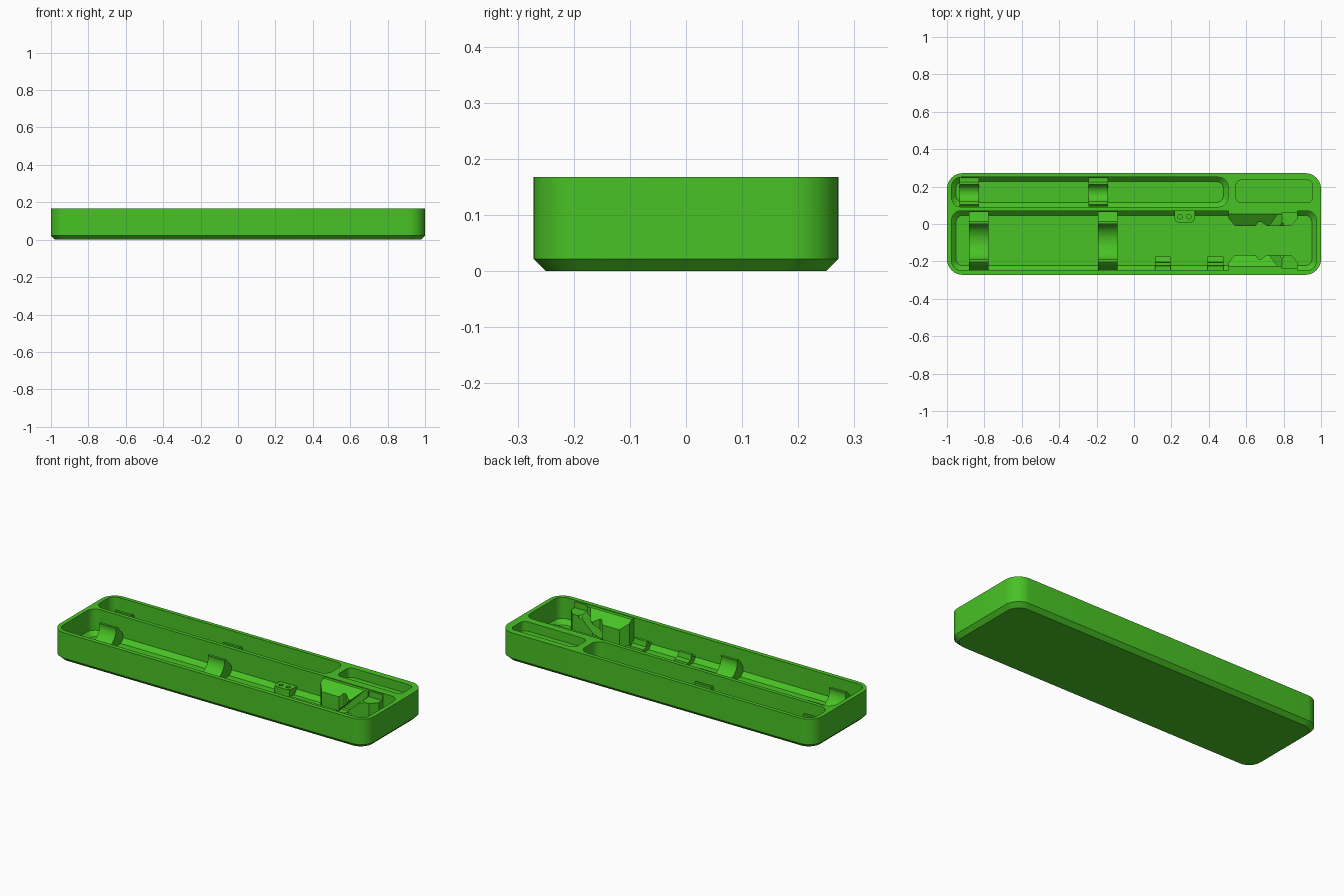
import bpy, bmesh, math

if "Cube" in bpy.data.objects:
    bpy.data.objects.remove(bpy.data.objects["Cube"])

green = bpy.data.materials.new("leaf green")
green.diffuse_color = (0.065, 0.54, 0.018, 1)
green.use_nodes = True
green.node_tree.nodes["Principled BSDF"].inputs["Base Color"].default_value = green.diffuse_color

FLOOR, RIM = 0.022, 0.168


def finish(name, bm):
    bmesh.ops.recalc_face_normals(bm, faces=bm.faces[:])
    me = bpy.data.meshes.new(name)
    bm.to_mesh(me)
    bm.free()
    me.materials.append(green)
    ob = bpy.data.objects.new(name, me)
    bpy.context.collection.objects.link(ob)
    return ob


def rounded_rect(x0, x1, y0, y1, r, n=10):
    pts = []
    corners = [(x1 - r, y1 - r), (x0 + r, y1 - r), (x0 + r, y0 + r), (x1 - r, y0 + r)]
    for q, (cx, cy) in enumerate(corners):
        for i in range(n + 1):
            a = math.pi / 2 * (q + i / n)
            pts.append((cx + r * math.cos(a), cy + r * math.sin(a)))
    return pts


def loft(name, rings):
    """Join equal-length rings of 3D points and cap both ends."""
    bm = bmesh.new()
    vs = [[bm.verts.new(p) for p in ring] for ring in rings]
    n = len(vs[0])
    for a, b in zip(vs, vs[1:]):
        for i in range(n):
            bm.faces.new((a[i], a[(i + 1) % n], b[(i + 1) % n], b[i]))
    bm.faces.new(vs[0])
    bm.faces.new(vs[-1])
    return finish(name, bm)


def tub(name, x0, x1, y0, y1, r, levels):
    """Rounded box; levels are (z, inset) pairs."""
    rings = []
    for z, d in levels:
        ring = rounded_rect(x0 + d, x1 - d, y0 + d, y1 - d, r - d * 0.6)
        rings.append([(x, y, z) for x, y in ring])
    return loft(name, rings)


def prism_z(name, pts, z0, z1):
    return loft(name, [[(x, y, z) for x, y in pts] for z in (z0, z1)])


def prism_x(name, pts, x0, x1):
    return loft(name, [[(x, y, z) for y, z in pts] for x in (x0, x1)])


def cut(ob, cutters):
    for c in cutters:
        m = ob.modifiers.new("cut", 'BOOLEAN')
        m.operation, m.solver, m.object = 'DIFFERENCE', 'EXACT', c
    dg = bpy.context.evaluated_depsgraph_get()
    me = bpy.data.meshes.new_from_object(ob.evaluated_get(dg))
    ob.modifiers.clear()
    ob.data = me
    for c in cutters:
        bpy.data.objects.remove(c)


# Tray shell with chamfered underside and three compartments
tray = tub("tray", -1, 1, -0.272, 0.272, 0.085, [(0, 0.022), (0.022, 0), (RIM, 0)])
deep = [(FLOOR, 0.024), (FLOOR + 0.024, 0), (0.2, 0)]
cut(tray, [
    tub("main_cutter", -0.975, 0.975, -0.247, 0.07, 0.05, deep),
    tub("back_cutter", -0.975, 0.502, 0.092, 0.25, 0.05, deep),
    tub("pocket_cutter", 0.545, 0.955, 0.114, 0.235, 0.03, [(0.115, 0), (0.2, 0)]),
])


# Cradles: U-shaped cross-section with a round seat and two lipped prongs
def cradle(name, x0, x1, y0, y1, seat_y, r, top):
    zc = FLOOR + 0.012 + r
    pts = [(y0, FLOOR - 0.005), (y0, 0.07), (seat_y - r - 0.018, top - 0.006),
           (seat_y - r - 0.010, top), (seat_y - r + 0.004, top)]
    for i in range(17):
        a = math.pi * (1 + i / 16)
        pts.append((seat_y + r * math.cos(a), min(zc, top - 0.012) + r * math.sin(a)
                    + max(0, zc - top + 0.012)* abs(math.sin(a))))
    pts += [(seat_y + r - 0.004, top), (seat_y + r + 0.010, top),
            (seat_y + r + 0.018, top - 0.006), (y1, 0.07), (y1, FLOOR - 0.005)]
    prism_x(name, pts, x0, x1)


for side, x in (("left", -0.83), ("middle", -0.14)):
    cradle("main_cradle_" + side, x - 0.052, x + 0.052, -0.246, 0.066, -0.095, 0.098, 0.13)
for side, x in (("left", -0.88), ("middle", -0.19)):
    cradle("back_cradle_" + side, x - 0.052, x + 0.052, 0.094, 0.249, 0.165, 0.05, 0.108)

# Small stepped catches along the front wall
for side, x in (("left", 0.153), ("right", 0.436)):
    prof = [(-0.25, FLOOR - 0.005), (-0.25, 0.055), (-0.225, 0.055), (-0.222, 0.074),
            (-0.207, 0.074), (-0.202, 0.045), (-0.174, 0.04), (-0.172, FLOOR - 0.005)]
    prism_x("front_catch_" + side, prof, x - 0.042, x + 0.042)

# Block with two round holes on the divider wall
holder = prism_z("hole_block", [(0.217, 0.075), (0.217, 0.03), (0.224, 0.014), (0.24, 0.007),
                                (0.302, 0.007), (0.318, 0.014), (0.325, 0.03), (0.325, 0.075)],
                 FLOOR - 0.005, 0.062)
cut(holder, [prism_z("hole_cutter", rounded_rect(x - 0.012, x + 0.012, 0.027, 0.051, 0.0119, 5),
                     0.035, 0.1) for x in (0.247, 0.293)])


# End blocks: chamfered stand with sloped top and a leaning slot, mirrored about the bay
def end_block(name, flip):
    def fy(y):
        return -0.1755 - y if flip else y

    outline = [(0.505, 0.08), (0.505, 0.03), (0.54, -0.01), (0.65, -0.01), (0.665, 0.012),
               (0.68, 0.012), (0.71, -0.01), (0.84, -0.01), (0.875, 0.03), (0.875, 0.08)]
    block = prism_z(name, [(x, fy(y)) for x, y in outline], FLOOR - 0.005, 0.164)
    # slope of the top towards the bay
    slope = prism_x("slope_cutter", [(fy(y), z) for y, z in
                                     [(0.055, 0.166), (-0.05, 0.09), (-0.05, 0.3), (0.055, 0.3)]],
                    0.4, 0.8)
    # lowered right-hand end
    step = prism_x("step_cutter", [(fy(y), z) for y, z in
                                   [(-0.05, 0.13), (0.062, 0.13), (0.062, 0.3), (-0.05, 0.3)]],
                   0.79, 0.95)
    # slot leaning to the right
    lean = [(0.625, 0.02), (0.675, 0.02), (0.84, 0.18), (0.785, 0.18)]
    slot = loft("slot_cutter", [[(x, fy(y), z) for x, z in lean] for y in (-0.05, 0.052)])
    cut(block, [slope, step, slot])


end_block("back_end_block", False)
end_block("front_end_block", True)

# Smooth rounded walls, keep edges crisp
for ob in bpy.context.scene.objects:
    ob.select_set(True)
bpy.context.view_layer.objects.active = tray
bpy.ops.object.shade_smooth_by_angle(angle=math.radians(25))
